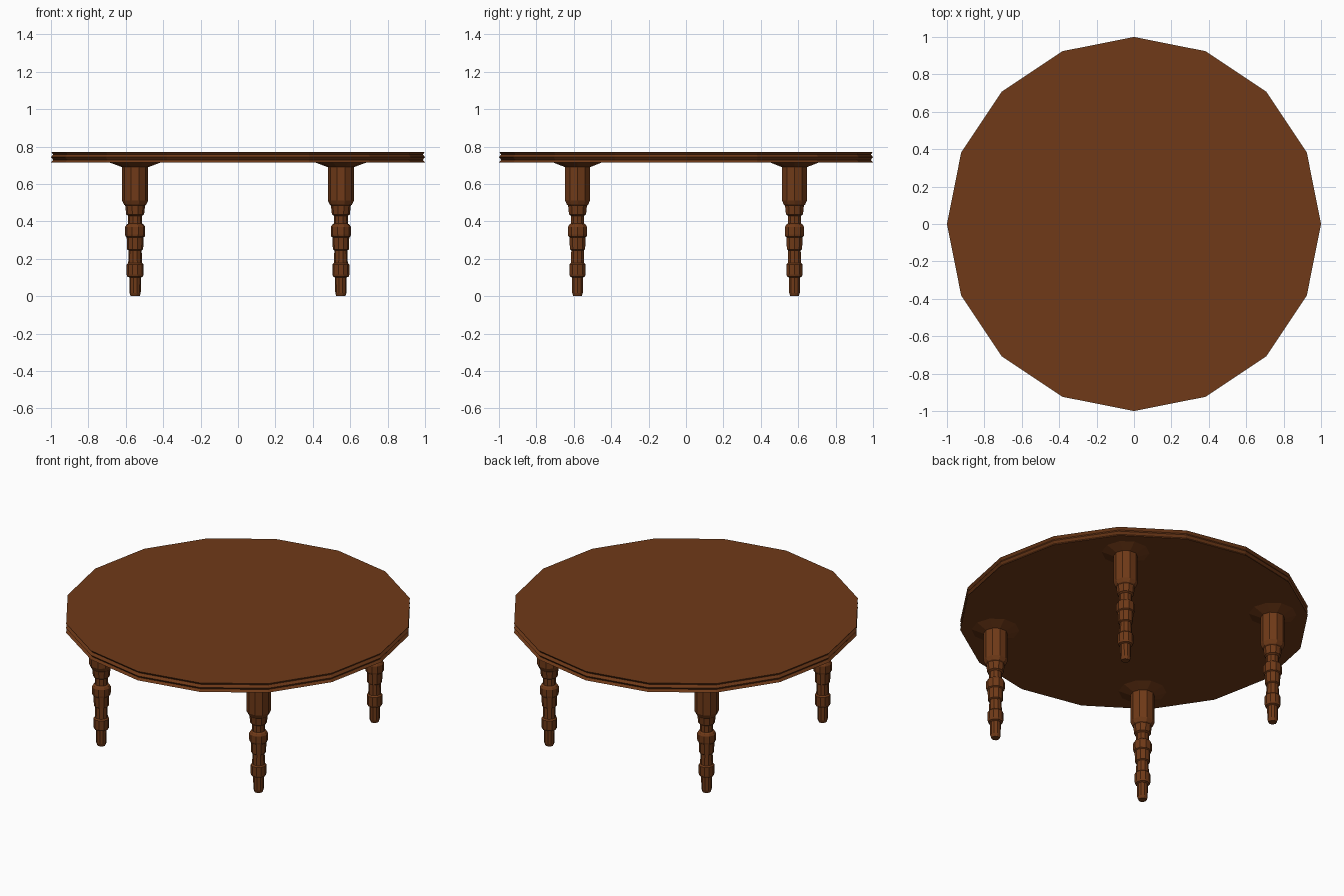
import bpy, bmesh, math

if "Cube" in bpy.data.objects:
    bpy.data.objects.remove(bpy.data.objects["Cube"])

wood = bpy.data.materials.new("dark_wood")
wood.diffuse_color = (0.16, 0.042, 0.009, 1)
wood.use_nodes = True
wood.node_tree.nodes["Principled BSDF"].inputs["Base Color"].default_value = wood.diffuse_color


def lathe(name, profile, sides, location):
    """Turn a (radius, z) profile, listed bottom to top, into a capped solid."""
    bm = bmesh.new()
    rings = []
    for r, z in profile:
        rings.append([bm.verts.new((r * math.cos(2 * math.pi * i / sides),
                                    r * math.sin(2 * math.pi * i / sides), z))
                      for i in range(sides)])
    for low, high in zip(rings, rings[1:]):
        for i in range(sides):
            j = (i + 1) % sides
            bm.faces.new((low[i], low[j], high[j], high[i]))
    bm.faces.new(rings[0][::-1])
    bm.faces.new(rings[-1])
    mesh = bpy.data.meshes.new(name)
    bm.to_mesh(mesh)
    bm.free()
    mesh.materials.append(wood)
    obj = bpy.data.objects.new(name, mesh)
    obj.location = location
    bpy.context.collection.objects.link(obj)
    return obj


# Sixteen-sided top with two grooves round the rim
lathe("table_top", [(1.0, 0.715), (0.988, 0.729), (1.0, 0.743),
                    (0.988, 0.758), (1.0, 0.772)], 16, (0, 0, 0))

# Turned leg: foot, beads and steps, thick block, flared collar
leg_profile = [
    (0.024, 0.0), (0.030, 0.018), (0.031, 0.10), (0.042, 0.105),
    (0.045, 0.115), (0.045, 0.17), (0.037, 0.178), (0.035, 0.245),
    (0.043, 0.25), (0.045, 0.315), (0.052, 0.32), (0.054, 0.33),
    (0.054, 0.37), (0.047, 0.382), (0.037, 0.388), (0.037, 0.43),
    (0.048, 0.437), (0.053, 0.485), (0.060, 0.49), (0.070, 0.512),
    (0.070, 0.69), (0.14, 0.716)]
for y, depth in ((-0.58, "front"), (0.58, "back")):
    for x, side in ((-0.55, "left"), (0.55, "right")):
        lathe(f"{depth}_{side}_leg", leg_profile, 10, (x, y, 0))
